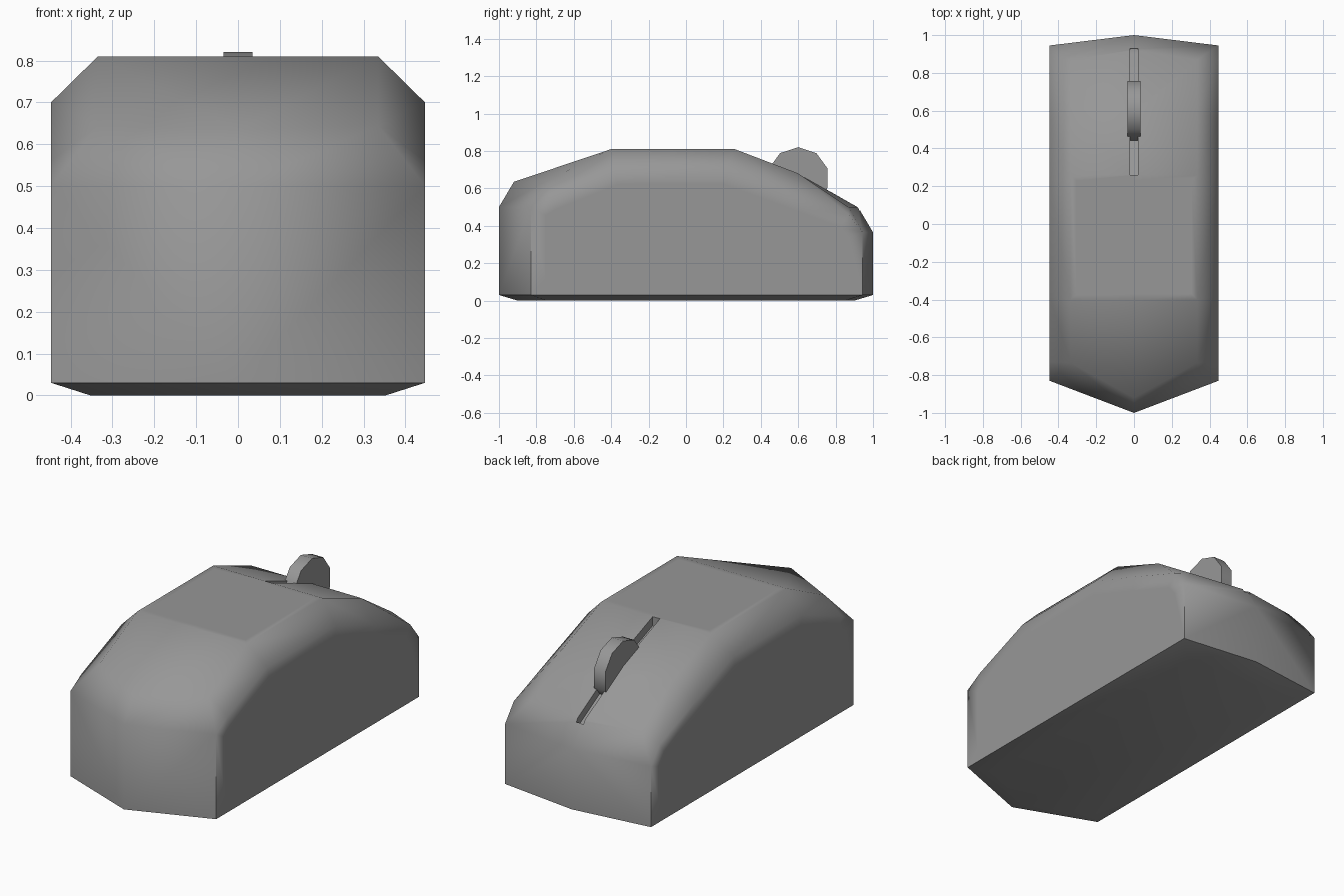
import bpy, bmesh, math
from mathutils import Matrix

if "Cube" in bpy.data.objects:
    bpy.data.objects.remove(bpy.data.objects["Cube"])

# Body side profiles as (y, z): centre line, shoulder line, side line
CENTRE = [(-1, .03), (-1, .5), (-.92, .635), (-.4, .81), (.26, .81),
          (.6, .68), (.92, .5), (1, .365), (1, .03)]
SHOULDER = [(-.735, .645), (-.4, .81), (.26, .81), (.6, .68), (.87, .5)]
SIDE = [(-.83, .03), (-.83, .5), (-.73, .56), (-.38, .70), (.22, .70),
        (.55, .58), (.87, .46), (.945, .365), (.945, .03)]
WIDTH = .447

grey = bpy.data.materials.new("dark_grey")
grey.diffuse_color = (.31, .31, .31, 1)
grey.use_nodes = True
grey.node_tree.nodes["Principled BSDF"].inputs["Base Color"].default_value = grey.diffuse_color


def finish(name, bm):
    bmesh.ops.remove_doubles(bm, verts=bm.verts, dist=1e-4)
    bmesh.ops.recalc_face_normals(bm, faces=bm.faces)
    mesh = bpy.data.meshes.new(name)
    bm.to_mesh(mesh)
    bm.free()
    mesh.materials.append(grey)
    ob = bpy.data.objects.new(name, mesh)
    bpy.context.collection.objects.link(ob)
    return ob


def smooth(ob, degrees):
    bpy.ops.object.select_all(action='DESELECT')
    ob.select_set(True)
    bpy.context.view_layer.objects.active = ob
    bpy.ops.object.shade_smooth_by_angle(angle=math.radians(degrees))


# Mouse body: both halves from the three profiles
bm = bmesh.new()
base, walls, roof = {}, [], []
for s in (-1, 1):
    c = [bm.verts.new((0, y, z)) for y, z in CENTRE]
    d = [bm.verts.new((s * WIDTH, y, z)) for y, z in SIDE]
    t = d[:2] + [bm.verts.new((s * .335, y, z)) for y, z in SHOULDER] + d[7:]
    for i in range(8):
        f = bm.faces.new((c[i], c[i + 1], t[i + 1], t[i]))
        if i == 3:
            roof.append(f)
    bm.faces.new((d[1], d[2], t[2]))
    for i in range(2, 6):
        bm.faces.new((t[i], t[i + 1], d[i + 1], d[i]))
    bm.faces.new((t[6], d[7], d[6]))
    walls.append(bm.faces.new(d))
    base[s] = (c[0], d[0], d[8], c[8])
# Tapered underside
rim = list(base[1]) + [base[-1][2], base[-1][1]]
foot = [bm.verts.new((v.co.x * .79, v.co.y * .9, 0)) for v in rim]
for i in range(6):
    j = (i + 1) % 6
    bm.faces.new((rim[i], rim[j], foot[j], foot[i]))
bm.faces.new(foot)
# Flat panels inside the side walls and the roof keep the shading tight
bmesh.ops.remove_doubles(bm, verts=bm.verts, dist=1e-4)
bmesh.ops.recalc_face_normals(bm, faces=bm.faces)
bmesh.ops.inset_individual(bm, faces=walls, thickness=.08, use_even_offset=True)
bmesh.ops.inset_region(bm, faces=roof, thickness=.03, use_even_offset=True)
body = finish("mouse_body", bm)

# Wheel slot cutter following the sloping top
bm = bmesh.new()
outline = [(.26, .76), (.6, .63), (.90, .46), (.93, .46), (.93, 1), (.26, 1)]
face = bm.faces.new([bm.verts.new((-.022, y, z)) for y, z in outline])
new = bmesh.ops.extrude_face_region(bm, geom=[face])["geom"]
bmesh.ops.translate(bm, vec=(.044, 0, 0),
                    verts=[g for g in new if isinstance(g, bmesh.types.BMVert)])
cutter = finish("slot_cutter", bm)
cutter.hide_render = True
cut = body.modifiers.new("slot", 'BOOLEAN')
cut.operation = 'DIFFERENCE'
cut.object = cutter
bpy.context.view_layer.objects.active = body
bpy.ops.object.modifier_apply(modifier=cut.name)
bpy.data.objects.remove(cutter)
smooth(body, 60)
# Soften the upper corners; only the lower vertical edges stay sharp
mesh = body.data
for e in mesh.edges:
    a, b = (mesh.vertices[i].co for i in e.vertices)
    if min(a.z, b.z) > .3 and max(abs(a.x), abs(b.x)) > .3:
        e.use_edge_sharp = False

# Ten-sided scroll wheel with a point at the top
bm = bmesh.new()
bmesh.ops.create_cone(bm, cap_ends=True, segments=10, radius1=.165,
                      radius2=.165, depth=.07)
bmesh.ops.rotate(bm, verts=bm.verts, matrix=Matrix.Rotation(math.pi / 2, 3, 'Y'))
top = max(bm.verts, key=lambda v: v.co.z)
bmesh.ops.rotate(bm, verts=bm.verts, matrix=Matrix.Rotation(
    math.pi / 2 - math.atan2(top.co.z, top.co.y), 3, 'X'))
bmesh.ops.translate(bm, verts=bm.verts, vec=(0, .6, .655))
smooth(finish("scroll_wheel", bm), 40)
